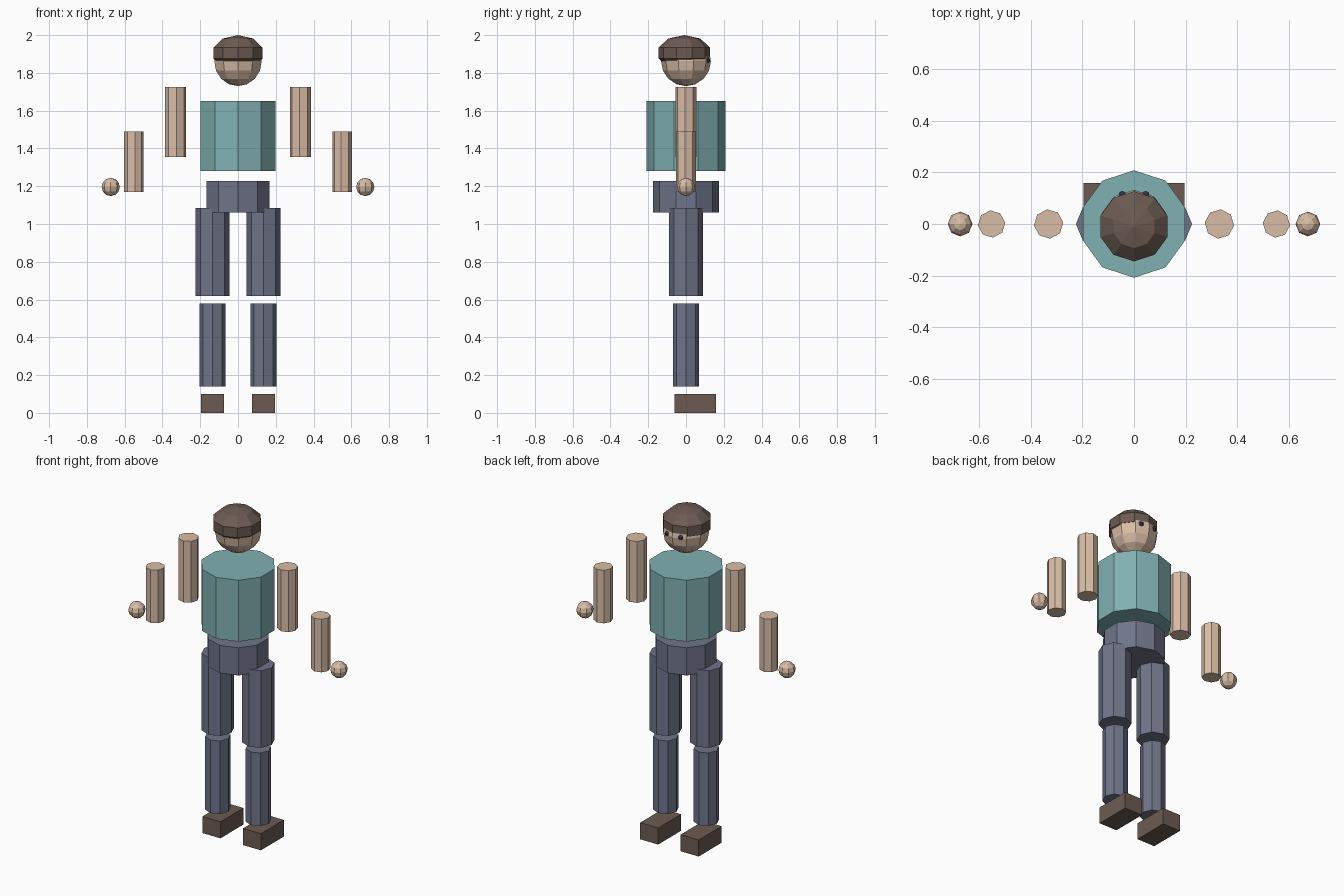
import bpy, math

if "Cube" in bpy.data.objects:
    bpy.data.objects.remove(bpy.data.objects["Cube"])


def material(name, rgb):
    m = bpy.data.materials.new(name)
    m.diffuse_color = (*rgb, 1)
    m.use_nodes = True
    m.node_tree.nodes["Principled BSDF"].inputs["Base Color"].default_value = m.diffuse_color
    return m


SKIN = material("skin", (0.69, 0.51, 0.38))
SHIRT = material("teal_shirt", (0.22, 0.44, 0.45))
TROUSERS = material("slate_trousers", (0.16, 0.175, 0.25))
BROWN = material("dark_brown", (0.15, 0.105, 0.085))
EYE = material("dark_eye", (0.035, 0.035, 0.07))


def finish(name, mat):
    ob = bpy.context.object
    ob.name = name
    ob.data.materials.append(mat)
    return ob


def prism(name, mat, sides, r, x, z0, z1, turn=0):
    bpy.ops.mesh.primitive_cylinder_add(
        vertices=sides, radius=r, depth=z1 - z0,
        location=(x, 0, (z0 + z1) / 2), rotation=(0, 0, turn))
    return finish(name, mat)


def ball(name, mat, segs, rings, loc, r, rz=None):
    bpy.ops.mesh.primitive_uv_sphere_add(
        segments=segs, ring_count=rings, radius=1, location=loc)
    bpy.context.object.scale = (r, r, rz or r)
    return finish(name, mat)


def box(name, mat, lo, hi):
    bpy.ops.mesh.primitive_cube_add(
        size=1, location=[(a + b) / 2 for a, b in zip(lo, hi)])
    bpy.context.object.scale = [b - a for a, b in zip(lo, hi)]
    return finish(name, mat)


# Trunk
prism("torso", SHIRT, 10, 0.208, 0, 1.28, 1.65)
prism("hips", TROUSERS, 10, 0.174, 0, 1.06, 1.227)

# Head with a faceted cap of hair
ball("head", SKIN, 10, 8, (0, 0, 1.862), 0.132)
ball("hair", BROWN, 10, 5, (0, -0.009, 1.905), 0.143, 0.095)

# Paired parts
for side, s in (("left", -1), ("right", 1)):
    turn = -s * math.radians(6)
    ball(side + "_eye", EYE, 8, 6, (s * 0.045, 0.113, 1.867), 0.015)
    prism(side + "_upper_arm", SKIN, 8, 0.057, s * 0.331, 1.355, 1.725, turn)
    prism(side + "_forearm", SKIN, 8, 0.053, s * 0.552, 1.17, 1.49, turn)
    ball(side + "_hand", SKIN, 8, 6, (s * 0.674, 0, 1.196), 0.048)
    prism(side + "_thigh", TROUSERS, 8, 0.09, s * 0.135, 0.62, 1.085)
    prism(side + "_shin", TROUSERS, 8, 0.07, s * 0.135, 0.14, 0.58)
    box(side + "_shoe", BROWN, (s * 0.135 - 0.06, -0.06, 0),
        (s * 0.135 + 0.06, 0.158, 0.1))
